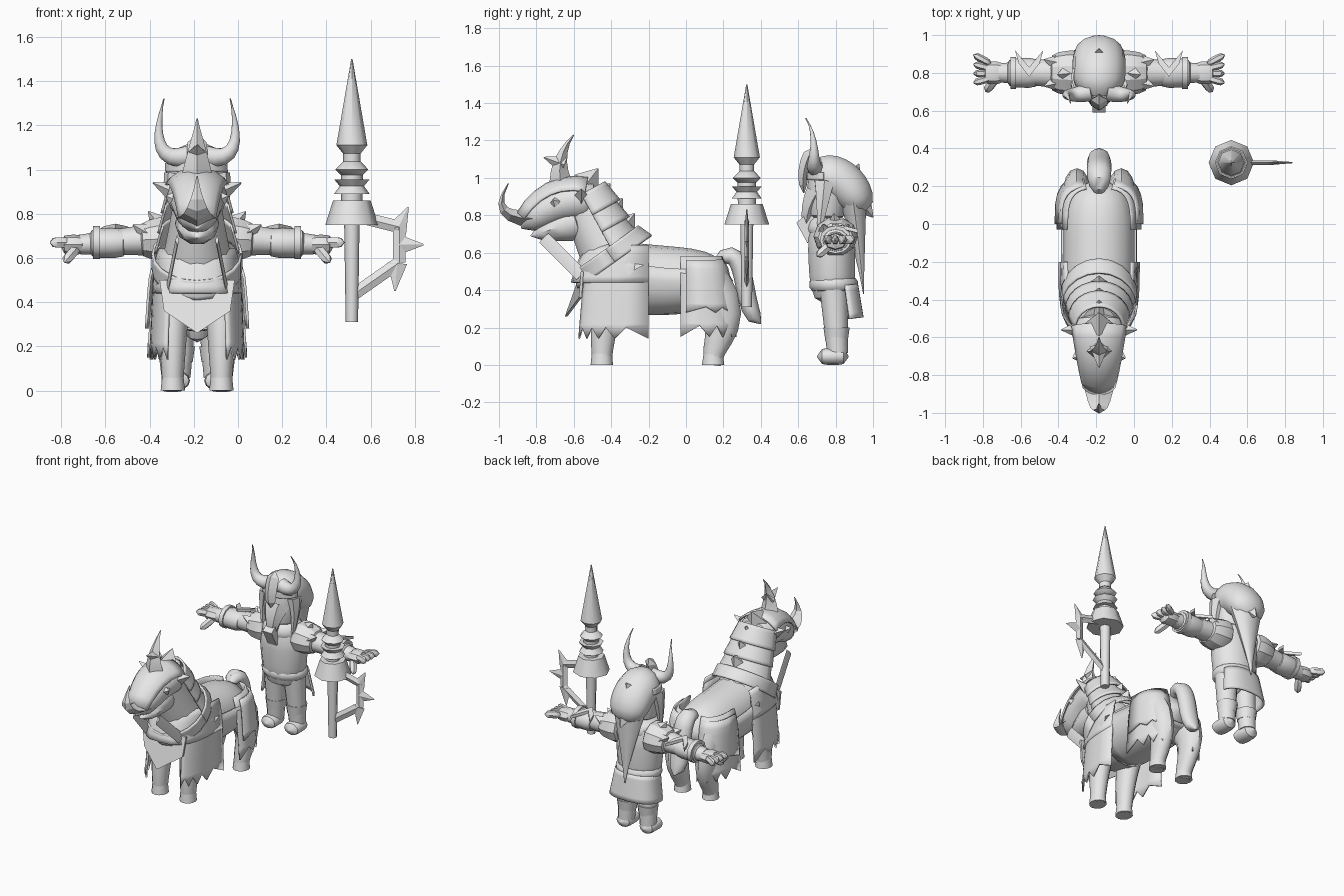
import bpy, bmesh
from math import sin, cos, radians, sqrt
from mathutils import Vector

if "Cube" in bpy.data.objects:
    bpy.data.objects.remove(bpy.data.objects["Cube"], do_unlink=True)

COLOUR = (.8, .8, .8, 1)
grey = bpy.data.materials.new("plain_grey")
grey.use_nodes = True
grey.diffuse_color = COLOUR
grey.node_tree.nodes["Principled BSDF"].inputs["Base Color"].default_value = COLOUR

CENTRE = -.185  # x of the mount and the rider
LANCE_X, LANCE_Y = .515, .325
X, Y = Vector((1, 0, 0)), Vector((0, 1, 0))


def finish(name, bm, thickness=0, smooth=40):
    """Turn a bmesh into a shaded object, thickened if it is a sheet."""
    bmesh.ops.recalc_face_normals(bm, faces=bm.faces)
    mesh = bpy.data.meshes.new(name)
    bm.to_mesh(mesh)
    bm.free()
    mesh.materials.append(grey)
    mesh.shade_smooth()
    mesh.set_sharp_from_angle(angle=radians(smooth))
    obj = bpy.data.objects.new(name, mesh)
    bpy.context.collection.objects.link(obj)
    if thickness:
        solid = obj.modifiers.new("thickness", "SOLIDIFY")
        solid.thickness, solid.offset = thickness, 0


# Size rules along a loft, t running from 0 to 1
def taper(start, end=0):
    return lambda t: start + (end - start) * t


def ease(start, end):
    return lambda t: start + (end - start) * sqrt(t)


def egg(start, end=None):
    """Taper with rounded ends."""
    size = taper(start, start if end is None else end)
    return lambda t: size(t) * sqrt(max(0, 1 - (2 * t - 1) ** 4))


def size_at(rule, t):
    return max(.003, rule(t) if callable(rule) else rule)


def bezier(points, t):
    while len(points) > 1:
        points = [a.lerp(b, t) for a, b in zip(points, points[1:])]
    return points[0]


def signed_power(value, power):
    return abs(value) ** power * (1 if value >= 0 else -1)


def loft(name, path, wide, tall=None, sides=12, steps=6, across=X, arc=None, jag=0, power=1, smooth=40):
    """Sweep an oval along a bezier path; an arc in degrees leaves an open sheet."""
    bm = bmesh.new()
    tall = wide if tall is None else tall
    control = [Vector(p) for p in path]
    centres = [bezier(control, i / steps) for i in range(steps + 1)]
    begin, end = arc or (0, 360)
    rings = []
    for i, centre in enumerate(centres):
        along = (centres[min(i + 1, steps)] - centres[max(i - 1, 0)]).normalized()
        side = (across - along * across.dot(along)).normalized()
        up = along.cross(side)
        a, b = size_at(wide, i / steps), size_at(tall, i / steps)
        ring = []
        for k in range(sides + bool(arc)):
            angle = radians(begin + (end - begin) * k / sides)
            co = centre + side * a * signed_power(cos(angle), power) + up * b * signed_power(sin(angle), power)
            if i == steps and k % 2:
                co -= along * jag
            ring.append(bm.verts.new(co))
        rings.append(ring)
    for r, s in zip(rings, rings[1:]):
        for k in range(sides):
            n = (k + 1) % len(r)
            bm.faces.new((r[k], r[n], s[n], s[k]))
    if not arc:
        bm.faces.new(rings[0])
        bm.faces.new(rings[-1])
    finish(name, bm, .012 if arc else 0, smooth)


def mid(name, path, *sizes, **options):
    """Loft on the centre plane, path given as (y, z)."""
    loft(name, [(CENTRE, *p) for p in path], *sizes, **options)


def pair(name, path, *sizes, **options):
    """Left and right lofts, x measured from the centre plane."""
    for sign, tag in ((1, "left_"), (-1, "right_")):
        loft(tag + name, [(CENTRE + sign * x, y, z) for x, y, z in path], *sizes, **options)


def thorn(make, name, base, tip, radius, **options):
    """Four-sided pointed cone."""
    make(name, (base, tip), taper(radius), sides=4, steps=1, smooth=20, **options)


def plate(name, outline, place, depth):
    """Extrude a flat outline, place mapping (a, b) into space."""
    bm = bmesh.new()
    depth = Vector(depth)
    face = bm.faces.new([bm.verts.new(Vector(place(a, b)) - depth / 2) for a, b in outline])
    grown = bmesh.ops.extrude_face_region(bm, geom=[face])["geom"]
    bmesh.ops.translate(bm, vec=depth, verts=[v for v in grown if isinstance(v, bmesh.types.BMVert)])
    finish(name, bm, smooth=20)


# Mount: body, neck and head
mid("horse_body", [(.25, .45), (-.2, .44), (-.6, .5)], egg(.19), egg(.17, .2), sides=16, steps=12)
mid("horse_neck", [(-.35, .5), (-.45, .65), (-.55, .9)], taper(.18, .1), taper(.18, .12), sides=14)
mid("horse_head", [(-.46, .87), (-.68, .92), (-.88, .73)], egg(.16, .09), egg(.13, .08), steps=10)
mid("horse_jaw", [(-.54, .78), (-.83, .69)], egg(.12, .06), egg(.13, .03), sides=10)
mid("face_armour", [(-.55, .87), (-.72, .92), (-.84, .76)], taper(.16, .09), taper(.135, .08), sides=8, arc=(25, 155))
mid("nose_horn", [(-.8, .78), (-1.07, .78), (-.95, .97)], taper(.09), taper(.05), sides=4, smooth=20)
mid("brow_horn", [(-.66, .93), (-.71, 1.1), (-.6, 1.23)], taper(.08), taper(.07), sides=4, smooth=20)
thorn(mid, "brow_barb", (-.65, 1.07), (-.76, 1.11), .05)
thorn(pair, "horse_ear", (.11, -.56, .9), (.2, -.56, .94), .045, across=Y)
thorn(pair, "horse_eye", (.115, -.7, .87), (.14, -.71, .88), .03, across=Y)

# Overlapping neck plates with raised points along the crest
for i in range(3):
    y, z, width = -.4 - .05 * i, .62 + i / 11, .19 - .015 * i
    mid("neck_plate", [(y, z), (y - .06, z + .11)], taper(width, width - .03), taper(.165, .14), arc=(0, 180))
for i in range(4):
    y, z = -.53 + .065 * i, .97 - .08 * i
    thorn(mid, "crest_point", (y, z), (y + .06, z + .08), .08)
mid("chest_collar", [(-.38, .55), (-.43, .62)], .2, taper(.24, .21), sides=20, arc=(0, 360))
pair("rein", [(.09, -.76, .68), (.13, -.56, .48)], .008, .035, sides=4)

# Mount: legs, hooves and tail
pair("front_leg", [(.11, -.38, .45), (.11, -.45, .25), (.11, -.45, 0)], taper(.08, .045), taper(.1, .05))
pair("front_hoof", [(.11, -.45, .1), (.11, -.45, 0)], taper(.045, .055), taper(.05, .06))
pair("rear_leg", [(.12, .1, .45), (.12, .29, .22), (.11, .14, .15), (.11, .14, 0)], taper(.08, .045), taper(.13, .045))
pair("rear_hoof", [(.11, .145, .1), (.11, .145, 0)], taper(.045, .055), taper(.045, .06))
mid("tail", [(.14, .54), (.36, .72), (.27, .3), (.4, .22)], egg(.065), egg(.05), steps=10)

# Saddle, rump armour and ragged cloth
mid("saddle", [(-.28, .49), (-.1, .46), (.05, .47)], .195, taper(.215, .18), arc=(-12, 192), power=.9)
mid("rump_armour", [(.05, .46), (.22, .46)], taper(.2, .15), taper(.17, .11), arc=(0, 180), power=.9)
for tag, mirror in (("left", lambda angle: angle), ("right", lambda angle: 180 - angle)):
    front, rear = [mirror(0), mirror(62)], [mirror(0), mirror(-78)]
    mid(tag + "_front_cloth", [(-.2, .6), (-.2, .14)], ease(.18, .21), ease(.33, .4),
        sides=8, arc=front, jag=.06, power=.6, smooth=25)
    mid(tag + "_rear_cloth", [(-.03, .58), (-.03, .15)], ease(.17, .22), ease(.22, .3),
        sides=8, arc=rear, jag=.06, power=.6, smooth=25)
    mid(tag + "_rear_overlay", [(0, .56), (0, .28)], ease(.2, .23), ease(.2, .26),
        sides=6, arc=rear, jag=.03, power=.6, smooth=25)
mid("chest_cloth", [(-.2, .64), (-.2, .44)], ease(.17, .2), ease(.3, .41), arc=(0, 180), power=.65)
plate("chest_point", [(.17, .5), (.15, .36), (0, .26), (-.15, .36), (-.17, .5)],
      lambda a, b: (CENTRE + a, abs(a) / 2 - .64, b), Y * .015)

# Rider: torso, belt and skirt
mid("rider_torso", [(.79, .3), (.775, .55), (.78, .8)], egg(.14, .18), egg(.12, .135), sides=14, steps=8)
mid("belt", [(.79, .38), (.79, .48)], egg(.16), egg(.13), sides=16)
mid("rear_skirt", [(.8, .42), (.82, .24)], taper(.145, .175), taper(.115, .125), arc=(-20, -200), power=.8)
mid("collar", [(.77, .68), (.78, .8)], egg(.16, .12), egg(.14, .11))

# Rider: legs and boots
pair("rider_leg", [(.075, .79, .4), (.085, .81, .06)], taper(.075, .055))
pair("boot_cuff", [(.08, .805, .2), (.08, .805, .13)], taper(.07, .06))
pair("boot", [(.09, .87, .045), (.09, .7, .045)], egg(.055, .06), egg(.045))

# Rider: arms, bracers and spread hands
pair("arm", [(.1, .8, .69), (.53, .8, .66)], taper(.09, .05), taper(.08, .045), across=Y)
pair("bracer", [(.3, .8, .67), (.51, .8, .665)], egg(.082, .075), egg(.07, .065), across=Y)
pair("bracer_band", [(.44, .8, .67), (.47, .8, .67)], .085, .075, across=Y)
pair("palm", [(.5, .8, .66), (.62, .8, .66)], egg(.06), egg(.045), sides=8, across=Y)
for spread in (-.4, .2, .8, 1.4):
    pair("finger", [(.57, .79 + spread / 25, .67), (.665, .78 + spread / 12, .67)], egg(.02),
         egg(.026), sides=6, across=Y)
pair("thumb", [(.54, .78, .65), (.6, .7, .58)], egg(.025), sides=6, across=Y)
for sign, tag in ((1, "left"), (-1, "right")):
    plate(tag + "_elbow_chevron", [(0, .83), (.075, .92), (.055, .85), (0, .78), (-.055, .85), (-.075, .92)],
          lambda a, b: (CENTRE + sign * .37 + a, b, .745 - max(0, b - .8) / 4), (0, 0, .02))

# Layered shoulder guards with a few points
pair("shoulder_guard", [(.08, .8, .69), (.28, .8, .68)], egg(.13, .1), egg(.12, .08), sides=10, across=Y, smooth=25)
thorn(pair, "upper_thorn", (.17, .8, .75), (.22, .79, .81), .05, across=Y)
for side in (-1, 1):
    thorn(pair, "lower_thorn", (.22, .8 + side * .05, .71), (.29, .8 + side * .07, .75), .05, across=Y)

# Rider: face, rounded hair with a long tail, beard
mid("rider_face", [(.75, .74), (.76, 1.08)], egg(.11, .12), egg(.1, .11))
mid("hair_cap", [(.68, .98), (.85, 1.06), (.95, .8)], egg(.14), egg(.14, .1), sides=14, steps=12)
mid("hair_tail", [(.89, .9), (.92, .7), (.95, .38)], taper(.13), taper(.08), sides=10)
pair("side_lock", [(.11, .74, .98), (.14, .73, .85), (.1, .7, .62)], taper(.04), taper(.06), sides=6)
mid("beard", [(.7, .92), (.62, .8), (.65, .66)], taper(.1), taper(.07), sides=6, smooth=25)
for i in range(3):
    y, z = .88 + .03 * i, 1.04 - .09 * i
    thorn(mid, "hair_tuft", (y, z), (y + .06, z - .07), .06)

# Horned helmet
mid("helmet_rim", [(.78, .99), (.78, 1.03)], .14, .13, sides=16, arc=(-20, -200))
mid("nose_guard", [(.63, .92), (.61, 1.05), (.68, 1.16)], egg(.04, .05), egg(.02, .04), sides=4, smooth=20)
plate("jaw_guard", [(.59, .76), (.66, .82), (.72, .78), (.65, .65)], lambda a, b: (CENTRE, a, b), X * .07)
pair("helmet_horn", [(.04, .7, 1.06), (.21, .66, 1.02), (.18, .72, 1.2), (.15, .64, 1.32)],
     taper(.05), sides=10, steps=10, across=Y)


# Lance: stacked eight-sided sections
def section(name, bottom, top, start, end):
    loft(name, [(LANCE_X, LANCE_Y, bottom), (LANCE_X, LANCE_Y, top)], taper(start, end),
         sides=8, steps=1, smooth=50)


section("lance_shaft", .31, 1.1, .028, .04)
section("lance_bell", .75, .86, .12, .085)
section("lance_neck", .86, .98, .048, .05)
section("lower_ring", .89, .925, .08, .055)
section("middle_ring", .925, .955, .055, .08)
section("upper_ring_base", .97, 1, .045, .075)
section("upper_ring", 1, 1.04, .075, .036)
section("lance_head_base", 1.07, 1.11, .038, .07)
section("lance_head", 1.11, 1.5, .07, 0)

# Hand guard: three flat bars with three thorns
corners = [(x, LANCE_Y, z) for x, z in ((.53, .79), (.73, .74), (.73, .58), (.53, .44))]
for ends in zip(corners, corners[1:]):
    loft("guard_bar", ends, .012, .028, sides=4, steps=1, across=Y, smooth=20)
for base, tip, z in ((.72, .77, .83), (.73, .84, .66), (.72, .71, .45)):
    start = (base, LANCE_Y, .66 + (z - .66) / 2.5)
    loft("guard_thorn", [start, (tip, LANCE_Y, z)], taper(.012), taper(.045), sides=4, steps=1, across=Y, smooth=20)
